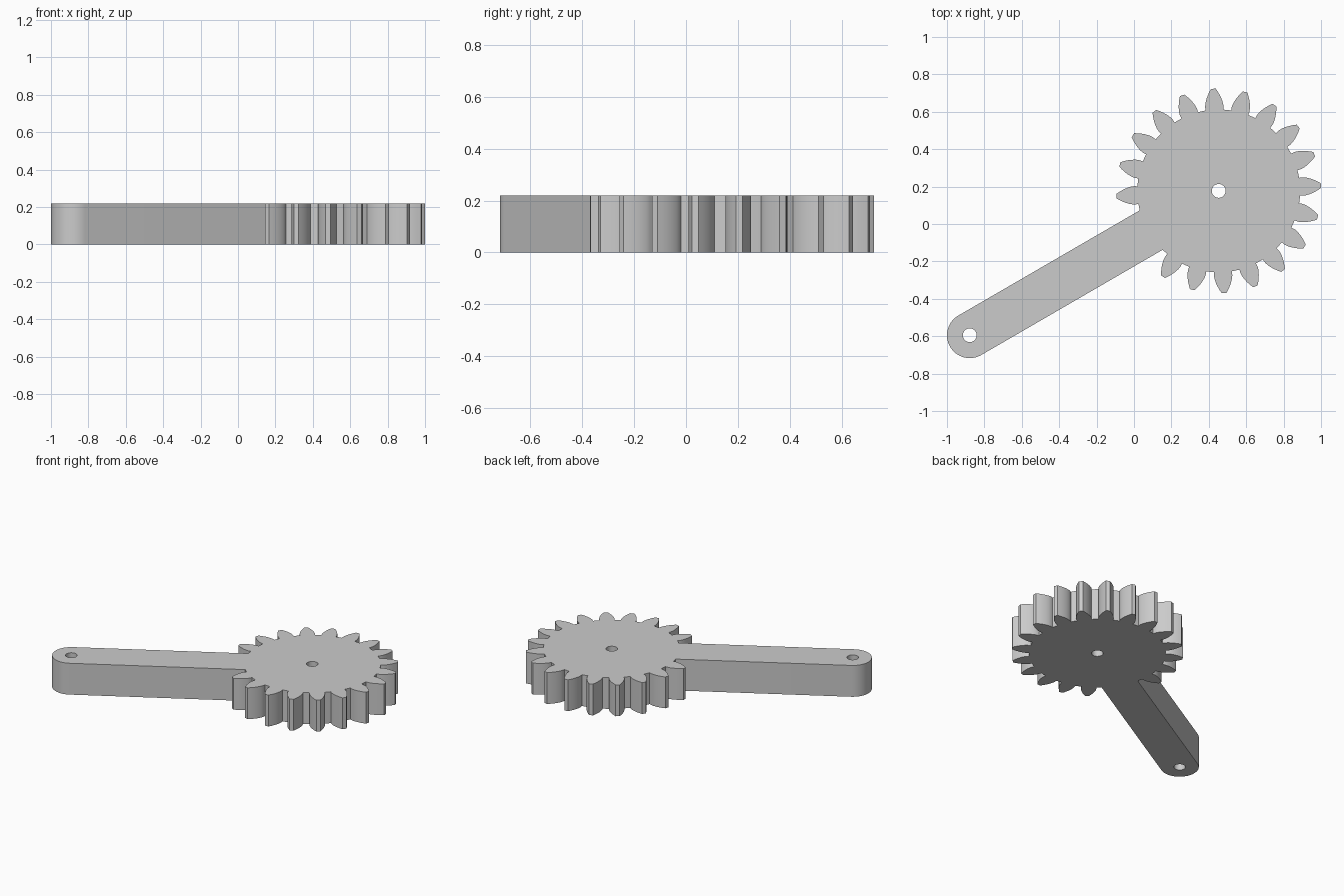
import bpy
from math import sin, cos, tan, acos, asin, atan2, radians, pi, hypot

if "Cube" in bpy.data.objects:
    bpy.data.objects.remove(bpy.data.objects["Cube"])

HEIGHT = 0.22
GEAR = (0.453, 0.177)        # gear centre
END = (-0.878, -0.595)       # arm end centre
ARM_R, HOLE_R = 0.122, 0.037
TEETH, OUTER = 20, 0.547
MODULE = OUTER / (TEETH / 2 + 1)
PITCH, ROOT = MODULE * TEETH / 2, MODULE * (TEETH / 2 - 1.25)
PRESSURE = radians(25)
BASE = PITCH * cos(PRESSURE)
STEP = 2 * pi / TEETH


def polar(c, r, a):
    return (c[0] + r * cos(a), c[1] + r * sin(a))


def half_angle(r):
    """Half the angular width of an involute tooth at radius r."""
    a = acos(min(1, BASE / r))
    return STEP / 4 + tan(PRESSURE) - PRESSURE - (tan(a) - a)


def tooth(mid):
    n = 7
    radii = [ROOT] + [BASE + (OUTER - BASE) * (i / n) ** 1.3 for i in range(n + 1)]
    side = [(r, half_angle(r)) for r in radii]
    return ([polar(GEAR, r, mid - h) for r, h in side]
            + [polar(GEAR, r, mid + h) for r, h in reversed(side)])


# Gear outline: the two teeth hidden inside the arm are skipped
first = radians(237)
outline = []
for i in range(TEETH - 2):
    outline += tooth(first + i * STEP)
    if i < TEETH - 3:
        outline.append(polar(GEAR, ROOT, first + (i + 0.5) * STEP))

# Arm outline with its rounded end
arm = atan2(GEAR[1] - END[1], GEAR[0] - END[0])
spread = asin(ARM_R / ROOT)
outline.append(polar(GEAR, ROOT, arm + pi - spread))
outline += [polar(END, ARM_R, arm + pi / 2 + pi * i / 32) for i in range(33)]
outline.append(polar(GEAR, ROOT, arm + pi + spread))

# Pivot holes
holes = [[polar(c, HOLE_R, 2 * pi * i / 32) for i in range(32)] for c in (GEAR, END)]

# Filled, extruded profile
curve = bpy.data.curves.new("gear_lever", 'CURVE')
curve.dimensions = '2D'
curve.fill_mode = 'BOTH'
curve.extrude = HEIGHT / 2
for pts in [outline] + holes:
    spline = curve.splines.new('POLY')
    spline.points.add(len(pts) - 1)
    for p, (x, y) in zip(spline.points, pts):
        p.co = (x, y, 0, 1)
    spline.use_cyclic_u = True

lever = bpy.data.objects.new("gear_lever", curve)
bpy.context.collection.objects.link(lever)
lever.location.z = HEIGHT / 2
bpy.context.view_layer.objects.active = lever
lever.select_set(True)
bpy.ops.object.convert(target='MESH')

# Weld the caps to the walls and smooth the curved flanks
bpy.ops.object.mode_set(mode='EDIT')
bpy.ops.mesh.select_all(action='SELECT')
bpy.ops.mesh.remove_doubles(threshold=0.0001)
bpy.ops.mesh.normals_make_consistent(inside=False)
bpy.ops.object.mode_set(mode='OBJECT')
bpy.ops.object.shade_smooth_by_angle(angle=radians(30))
